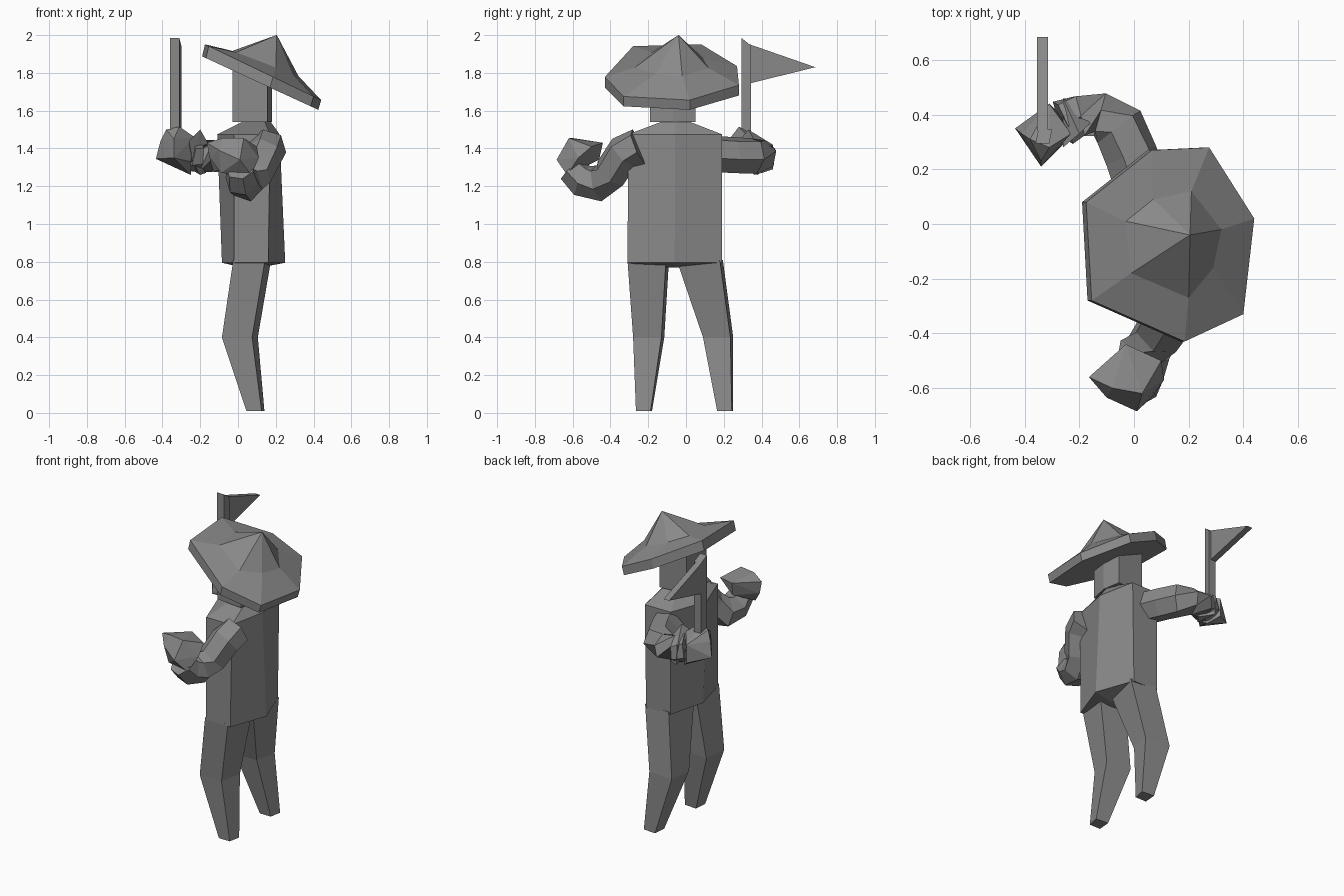
import bpy, bmesh, math
from mathutils import Vector

cube = bpy.data.objects.get("Cube")
if cube:
    bpy.data.objects.remove(cube, do_unlink=True)

grey = bpy.data.materials.new("plain grey")
grey.use_nodes = True
GREY = (0.25, 0.25, 0.25, 1)
grey.diffuse_color = GREY
grey.node_tree.nodes["Principled BSDF"].inputs["Base Color"].default_value = GREY


def finish(bm, name):
    bmesh.ops.recalc_face_normals(bm, faces=bm.faces)
    mesh = bpy.data.meshes.new(name)
    bm.to_mesh(mesh)
    bm.free()
    mesh.materials.append(grey)
    ob = bpy.data.objects.new(name, mesh)
    bpy.context.collection.objects.link(ob)
    return ob


def loft(name, rings):
    """Skin a list of equal-length point rings and cap both ends."""
    bm = bmesh.new()
    loops = [[bm.verts.new(p) for p in ring] for ring in rings]
    n = len(loops[0])
    for a, b in zip(loops, loops[1:]):
        for i in range(n):
            j = (i + 1) % n
            bm.faces.new((a[i], a[j], b[j], b[i]))
    bm.faces.new(loops[0])
    bm.faces.new(loops[-1])
    return finish(bm, name)


def hull(name, points):
    bm = bmesh.new()
    for p in points:
        bm.verts.new(p)
    res = bmesh.ops.convex_hull(bm, input=bm.verts)
    loose = [v for v in res["geom_interior"] if isinstance(v, bmesh.types.BMVert)]
    bmesh.ops.delete(bm, geom=loose, context="VERTS")
    return finish(bm, name)


def tube(name, path, sides=6):
    """Faceted limb along (x, y, z, radius) points."""
    pts = [Vector(p[:3]) for p in path]
    rings = []
    for i, p in enumerate(pts):
        d = (pts[min(i + 1, len(pts) - 1)] - pts[max(i - 1, 0)]).normalized()
        u = d.cross(Vector((1, 0, 0.3))).normalized()
        v = d.cross(u)
        r = path[i][3]
        angles = [math.tau * k / sides for k in range(sides)]
        rings.append([p + (u * math.cos(a) + v * math.sin(a)) * r for a in angles])
    return loft(name, rings)


# Hat: tilted seven-sided rim, shallow brim and steeper crown
rim = [(-.19, .08), (.05, .27), (.26, .28), (.425, .02), (.385, -.33), (.17, -.43), (-.17, -.28)]
crown = [(-.03, .01), (.07, .09), (.21, .12), (.32, -.02), (.29, -.16), (.2, -.27), (-.01, -.18)]
peak = (.205, -.04, 2.0)
loft("hat", [
    [(x, y, 1.8 - .46 * x) for x, y in rim],
    [(x + .015, y, 1.86 - .48 * x) for x, y in rim],
    [(x, y, 1.905 - .38 * x) for x, y in crown],
    [Vector(peak) + Vector((x - .2, y + .04, 0)) * .005 for x, y in crown],
])

# Head, its top sloped to sit inside the hat
face = [(-.03, -.17), (.155, -.19), (.18, -.07), (.16, .05), (-.03, .04)]
loft("head", [[(x, y, 1.54) for x, y in face],
              [(x, y, 1.83 - .46 * x) for x, y in face]])


# Torso: six-sided coat with a centre ridge, closing up to the neck
def coat_ring(z, front, side_front, side_back, back, y0, y1):
    mid = (y0 + y1) / 2
    return [(side_front, y0, z), (side_back, y0, z), (back, mid, z),
            (side_back, y1, z), (side_front, y1, z), (front, mid, z)]


loft("torso", [
    coat_ring(.77, .02, .05, .1, .12, -.15, .03),
    coat_ring(.795, -.085, -.02, .16, .25, -.31, .19),
    coat_ring(1.475, -.11, -.02, .17, .22, -.305, .19),
    coat_ring(1.545, .03, .05, .14, .17, -.12, .01),
])


# Legs: hip, knee and ankle sections
def leg(name, spans):
    rings = []
    for (x0, x1), z, (y0, y1) in zip([(-.025, .175), (-.085, .105), (.045, .14)],
                                     [.81, .4, .01], spans):
        w = (x1 - x0) * .16
        rings.append([(x0, y0, z), (x1 - w, y0, z), (x1, y1 - w / 2, z), (x0 + w / 2, y1, z)])
    loft(name, rings)


leg("near_leg", [(-.31, -.09), (-.28, -.115), (-.265, -.18)])
leg("far_leg", [(-.05, .195), (.09, .25), (.165, .25)])

# Raised arm with a fist
tube("raised_arm", [(.16, -.25, 1.41, .1), (.14, -.33, 1.375, .1), (.09, -.4, 1.27, .095),
                    (.04, -.46, 1.215, .1), (.02, -.55, 1.23, .09), (.01, -.61, 1.29, .075)])
hull("raised_fist", [(-.165, -.56, 1.43), (-.15, -.56, 1.35), (-.03, -.44, 1.43),
                     (-.02, -.46, 1.34), (.1, -.5, 1.41), (.11, -.57, 1.35),
                     (.03, -.62, 1.455), (.01, -.685, 1.34), (.07, -.63, 1.26),
                     (-.09, -.6, 1.27), (-.1, -.635, 1.39), (-.08, -.6, 1.455)])

# Arm curving forward with a cuff and a fist round the pole
tube("flag_arm", [(.02, .16, 1.37, .1), (-.01, .25, 1.365, .1), (-.055, .355, 1.36, .1),
                  (-.125, .4, 1.36, .085), (-.2, .395, 1.36, .085), (-.26, .37, 1.37, .09)])
hull("cuff", [(-.26, .28, 1.44), (-.24, .3, 1.33), (-.2, .33, 1.5), (-.16, .37, 1.43),
              (-.17, .4, 1.27), (-.2, .36, 1.26), (-.25, .46, 1.29), (-.26, .46, 1.42)])
hull("flag_fist", [(-.435, .35, 1.345), (-.41, .33, 1.44), (-.34, .21, 1.35),
                   (-.34, .23, 1.45), (-.25, .3, 1.33), (-.23, .33, 1.46),
                   (-.31, .44, 1.43), (-.31, .44, 1.31), (-.31, .28, 1.515),
                   (-.25, .38, 1.26), (-.38, .31, 1.5)])

# Flag pole with a slanted top, and a triangular pennant
pole = [(-.36, .295), (-.31, .295), (-.3, .345), (-.35, .345)]
loft("flag_pole", [[(x, y, 1.4) for x, y in pole],
                   [(x, y, 2.22 - .8 * y) for x, y in pole]])
pennant = [(.34, 1.95), (.685, 1.83), (.34, 1.745)]
loft("pennant", [[(x, y, z) for y, z in pennant] for x in (-.355, -.315)])
